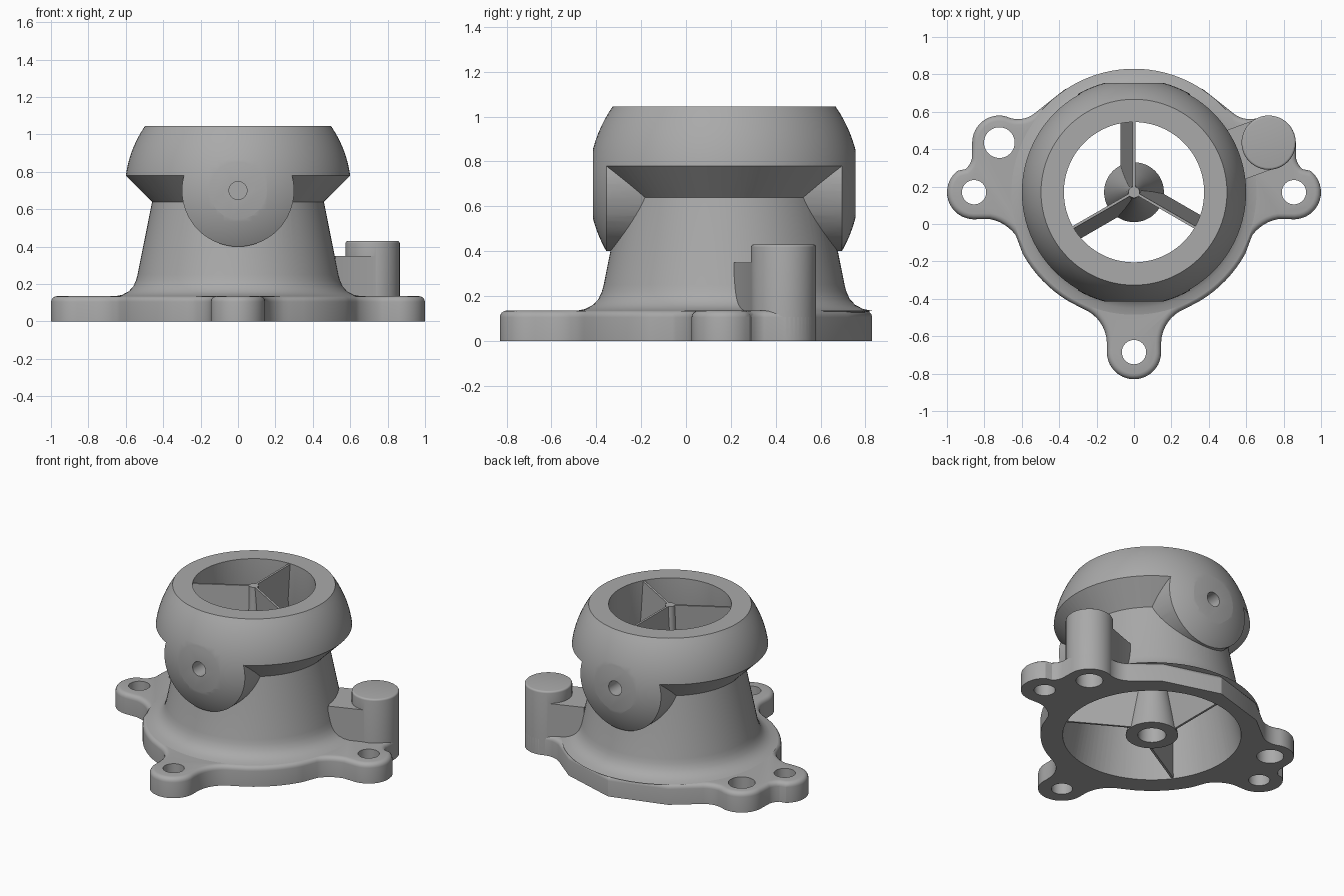
import bpy, bmesh, math
from mathutils import Matrix, Vector

cube = bpy.data.objects.get("Cube")
if cube:
    bpy.data.objects.remove(cube)

AXIS = Vector((0, 0.17, 0))      # main axis of the housing
BALL_Z, BALL_R = 0.70, 0.605     # ball head centre height and radius

grey = bpy.data.materials.new("cast grey")
grey.use_nodes = True
grey.diffuse_color = (0.4, 0.4, 0.4, 1)
grey.node_tree.nodes["Principled BSDF"].inputs["Base Color"].default_value = (0.4, 0.4, 0.4, 1)


def finish(name, bm):
    bmesh.ops.remove_doubles(bm, verts=bm.verts, dist=1e-5)
    bmesh.ops.recalc_face_normals(bm, faces=bm.faces)
    mesh = bpy.data.meshes.new(name)
    bm.to_mesh(mesh)
    bm.free()
    mesh.materials.append(grey)
    obj = bpy.data.objects.new(name, mesh)
    bpy.context.collection.objects.link(obj)
    return obj


def revolve(name, profile, steps=96):
    """Spin a closed (radius, height) profile around the main axis."""
    bm = bmesh.new()
    verts = [bm.verts.new(AXIS + Vector((r, 0, z))) for r, z in profile]
    edges = [bm.edges.new((v, verts[i - 1])) for i, v in enumerate(verts)]
    bmesh.ops.spin(bm, geom=verts + edges, cent=AXIS, axis=(0, 0, 1),
                   angle=math.tau, steps=steps, use_duplicate=False)
    bmesh.ops.remove_doubles(bm, verts=bm.verts, dist=1e-5)
    bmesh.ops.dissolve_degenerate(bm, dist=1e-5, edges=bm.edges)
    return finish(name, bm)


def cylinder(name, centre, radius, length, axis="Z", segments=48):
    bm = bmesh.new()
    turn = Matrix.Rotation(math.pi / 2, 4, "X") if axis == "Y" else Matrix()
    bmesh.ops.create_cone(bm, cap_ends=True, segments=segments, radius1=radius,
                          radius2=radius, depth=length,
                          matrix=Matrix.Translation(centre) @ turn)
    return finish(name, bm)


def box(name, matrix, size):
    bm = bmesh.new()
    bmesh.ops.create_cube(bm, size=1, matrix=matrix @ Matrix.Diagonal((*size, 1)))
    return finish(name, bm)


def combine(target, operation, *others):
    """Apply boolean steps and remove the helper objects."""
    for other in others:
        other.hide_render = True
        mod = target.modifiers.new("cut", "BOOLEAN")
        mod.operation, mod.solver, mod.object = operation, "EXACT", other
        graph = bpy.context.evaluated_depsgraph_get()
        mesh = bpy.data.meshes.new_from_object(target.evaluated_get(graph))
        target.modifiers.clear()
        target.data = mesh
        bpy.data.objects.remove(other)
    return target


def bevel_top(obj, height, width):
    bm = bmesh.new()
    bm.from_mesh(obj.data)
    rim = [e for e in bm.edges if all(abs(v.co.z - height) < 1e-4 for v in e.verts)]
    bmesh.ops.bevel(bm, geom=rim, offset=width, segments=4, profile=0.5, affect="EDGES")
    bm.to_mesh(obj.data)
    bm.free()


def arc(cx, cy, r, start, end, steps=12):
    angles = [math.radians(start + (end - start) * i / steps) for i in range(steps + 1)]
    return [(cx + r * math.cos(a), cy + r * math.sin(a)) for a in angles]


# Flange outline: right half from lobes, hollow fillets and body arc, then mirrored
half = arc(0, -0.685, 0.145, -90, 5)
half += arc(0.345, -0.64, 0.2, 178, 112, 8)
half += arc(0, 0.17, 0.68, -59, -29, 8)
half += arc(0.81, -0.19, 0.22, 144, 100, 6)
half += arc(0.855, 0.17, 0.145, -88, 52)
half += arc(0.965, 0.37, 0.1, 230, 192, 4)
half += arc(0.72, 0.435, 0.145, 2, 100)
half += arc(0.62, 0.70, 0.14, 295, 235, 6)
half += [(0.37, 0.72), (0, 0.83)]
outline = half + [(-x, y) for x, y in reversed(half[1:-1])]

bm = bmesh.new()
base = bm.faces.new([bm.verts.new((x, y, 0)) for x, y in outline])
top = bmesh.ops.extrude_face_region(bm, geom=[base])["geom"]
bmesh.ops.translate(bm, vec=(0, 0, 0.135),
                    verts=[v for v in top if isinstance(v, bmesh.types.BMVert)])
flange = finish("flange", bm)
bevel_top(flange, 0.135, 0.03)

# Bolt holes and main opening
holes = [(-0.855, 0.17, 0.065), (0.855, 0.17, 0.065), (0, -0.685, 0.065),
         (-0.72, 0.435, 0.082), (0.72, 0.435, 0.082)]
combine(flange, "DIFFERENCE", cylinder("opening", AXIS, 0.6, 1, segments=96),
        *[cylinder("bolt_hole", (x, y, 0), r, 1) for x, y, r in holes])

# Ball head: truncated sphere, undercut below except at the two pivot bosses
low, high = math.asin(-0.4 / BALL_R), math.asin(0.345 / BALL_R)
ball = [(BALL_R * math.cos(a), BALL_Z + BALL_R * math.sin(a))
        for a in [low + (high - low) * i / 24 for i in range(25)]]
housing = revolve("housing", [(0, ball[0][1])] + ball + [(0, ball[-1][1])])
undercut = revolve("undercut", [(0.7, 0.88), (0.455, 0.635), (0.2, 0.635), (0.2, 0.2), (0.7, 0.2)])
combine(undercut, "DIFFERENCE", cylinder("boss_keep", AXIS + Vector((0, 0, BALL_Z)), 0.3, 2, "Y", 64))
combine(housing, "DIFFERENCE", undercut)

# Tapered body with a flared foot, then the bore through everything
body = revolve("body", [(0, 0), (0.6, 0), (0.6, 0.12), (0.66, 0.134), (0.62, 0.142), (0.585, 0.16),
                        (0.56, 0.187), (0.545, 0.22), (0.537, 0.25), (0.46, 0.635), (0.44, 0.74), (0, 0.74)])
combine(housing, "UNION", body)
combine(housing, "DIFFERENCE",
        revolve("bore", [(0, -0.1), (0.545, -0.1), (0.545, 0), (0.41, 0.64), (0.375, 0.8), (0.375, 1.2), (0, 1.2)]))

# Flat pivot faces with blind pin holes, front and back
for side in (-1, 1):
    face = AXIS + Vector((0, side * 0.585, BALL_Z))
    combine(housing, "DIFFERENCE",
            box("flat", Matrix.Translation(face + Vector((0, side * 0.25, 0))), (1, 0.5, 1)),
            cylinder("pin_hole", face, 0.048, 0.22, "Y", 32))

# Hollow central hub
hub = revolve("hub", [(0.086, 0), (0.16, 0), (0.1, 0.32), (0.04, 0.72), (0.03, 1.04),
                      (0, 1.04), (0, 0.4), (0.07, 0.36)], 48)

# Three leaning vanes following the bore
vanes = []
for k in range(3):
    bm = bmesh.new()
    rows = []
    for z, reach in ((0.005, 0.55), (0.64, 0.425), (0.8, 0.385), (1.04, 0.385)):
        lean = -0.065 * (1 - z / 1.04)
        start = 0.12 if z < 0.1 else 0.02
        rows.append([bm.verts.new((x + lean, y, z)) for x, y in
                     ((-0.007, start), (0.007, start), (0.007, reach), (-0.007, reach))])
    for a, b in zip(rows, rows[1:]):
        for i in range(4):
            bm.faces.new((a[i - 1], a[i], b[i], b[i - 1]))
    bm.faces.new(rows[0])
    bm.faces.new(rows[-1])
    bmesh.ops.transform(bm, verts=bm.verts, matrix=Matrix.Translation(AXIS)
                        @ Matrix.Rotation(math.tau * k / 3, 4, "Z"))
    vanes.append(finish("vane_%d" % (k + 1), bm))

# Side post with a blind hole, tied to the body by a web
post = cylinder("side_post", (0.72, 0.435, 0.215), 0.145, 0.43)
bevel_top(post, 0.43, 0.012)
web_turn = Matrix.Translation(AXIS) @ Matrix.Rotation(math.atan2(0.265, 0.72), 4, "Z")
web = box("post_web", web_turn @ Matrix.Translation((0.635, 0, 0.235)), (0.26, 0.28, 0.23))
combine(post, "UNION", web)
combine(post, "DIFFERENCE", cylinder("post_hole", (0.72, 0.435, 0), 0.082, 0.6))

# Smooth shading with sharp creases
bpy.ops.object.select_all(action="DESELECT")
for obj in [flange, housing, hub, post] + vanes:
    obj.select_set(True)
    bpy.context.view_layer.objects.active = obj
bpy.ops.object.shade_smooth_by_angle(angle=math.radians(30))
